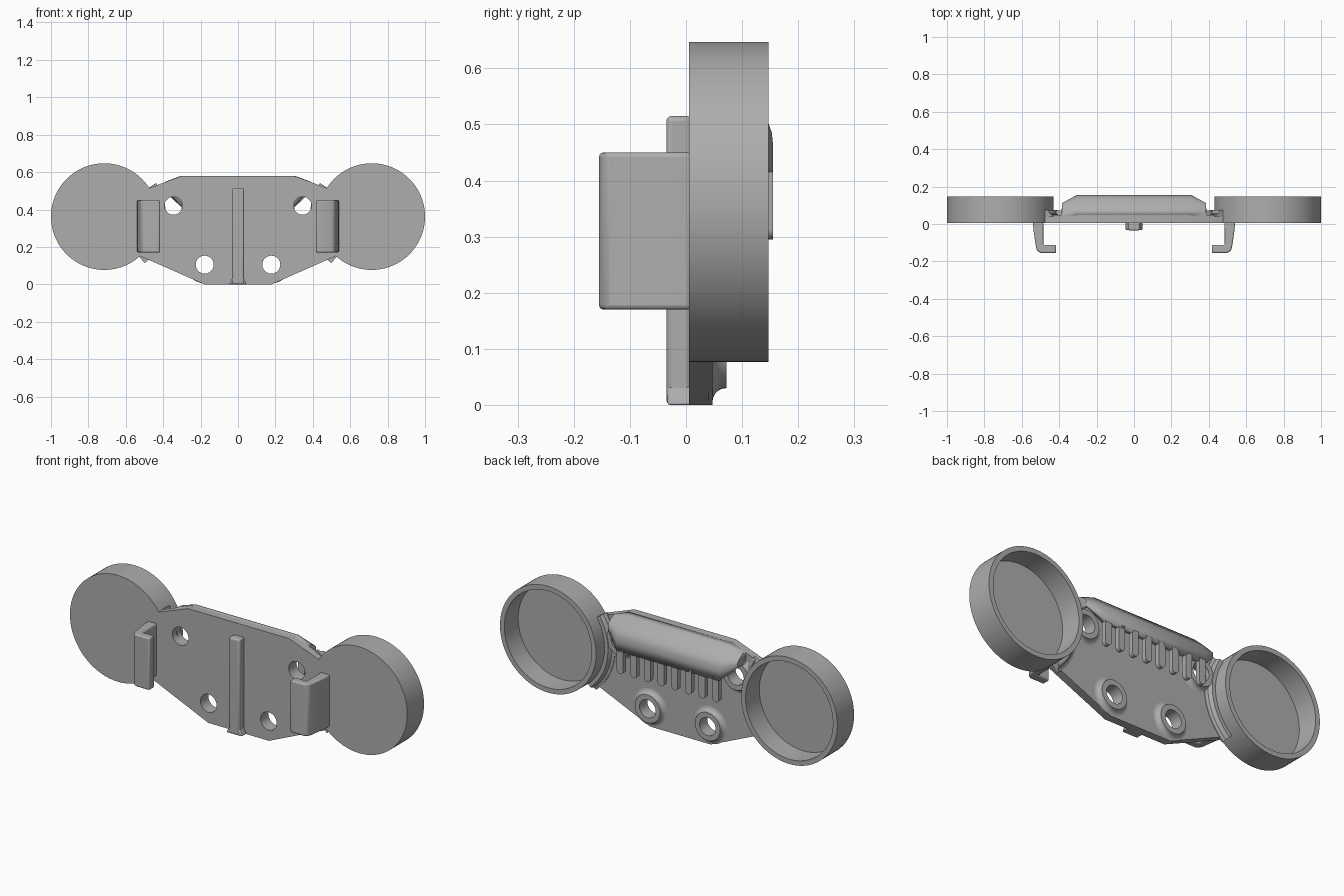
import bpy
import bmesh
from math import sin, cos, pi, radians

cube = bpy.data.objects.get("Cube")
if cube:
    bpy.data.objects.remove(cube, do_unlink=True)

grey = bpy.data.materials.new("plain grey")
grey.use_nodes = True
COLOUR = (0.42, 0.42, 0.42, 1)
grey.diffuse_color = COLOUR
grey.node_tree.nodes["Principled BSDF"].inputs["Base Color"].default_value = COLOUR

CUP_X, CUP_Z, CUP_R = 0.715, 0.362, 0.285
FRONT, BACK = 0.005, 0.047


def activate(ob):
    bpy.ops.object.select_all(action="DESELECT")
    ob.select_set(True)
    bpy.context.view_layer.objects.active = ob


def finish(ob, bevel=0):
    ob.data.materials.clear()
    ob.data.materials.append(grey)
    activate(ob)
    if bevel:
        mod = ob.modifiers.new("rounded edges", "BEVEL")
        mod.width, mod.segments, mod.limit_method = bevel, 3, "ANGLE"
    bpy.ops.object.shade_smooth_by_angle(angle=radians(35))
    return ob


def mesh_object(name, verts, faces, bevel=0):
    bm = bmesh.new()
    vs = [bm.verts.new(v) for v in verts]
    for f in faces:
        bm.faces.new([vs[i] for i in f])
    bmesh.ops.remove_doubles(bm, verts=bm.verts, dist=1e-5)
    bmesh.ops.recalc_face_normals(bm, faces=bm.faces)
    me = bpy.data.meshes.new(name)
    bm.to_mesh(me)
    bm.free()
    ob = bpy.data.objects.new(name, me)
    bpy.context.collection.objects.link(ob)
    return finish(ob, bevel)


def prism(name, outline, start, end, place, bevel=0):
    """Extrude a 2D outline; place(a, b, depth) gives the 3D point."""
    n = len(outline)
    verts = [place(a, b, d) for d in (start, end) for a, b in outline]
    faces = [list(range(n)), list(range(n, 2 * n))]
    faces += [(i, (i + 1) % n, n + (i + 1) % n, n + i) for i in range(n)]
    return mesh_object(name, verts, faces, bevel)


def ring(name, x, z, section, steps=64, first=0, last=360):
    """Sweep a closed (radius, y) section around the y axis through (x, z)."""
    n, full = len(section), last - first == 360
    count = steps if full else steps + 1
    verts, faces = [], []
    for i in range(count):
        a = radians(first + (last - first) * i / steps)
        verts += [(x + r * cos(a), y, z + r * sin(a)) for r, y in section]
    for i in range(steps):
        j = (i + 1) % count
        faces += [(i * n + k, i * n + (k + 1) % n, j * n + (k + 1) % n, j * n + k)
                  for k in range(n)]
    if not full:
        faces += [list(range(n)), list(range(steps * n, steps * n + n))]
    return mesh_object(name, verts, faces)


def circle(x, z, r, steps=40):
    return [(x + r * cos(2 * pi * i / steps), z + r * sin(2 * pi * i / steps))
            for i in range(steps)]


# Base plate: outline with concave ends around the cups and four round holes
arc = [radians(229 - 82 * i / 20) for i in range(21)]
half = [(0.18, 0)] + [(CUP_X + 0.272 * cos(a), CUP_Z + 0.272 * sin(a)) for a in arc] + [(0.3, 0.58)]
outline = half + [(-x, z) for x, z in reversed(half)]
holes = [(s * x, z) for s in (1, -1) for x, z in ((0.345, 0.42), (0.178, 0.105))]
curve = bpy.data.curves.new("base_plate", "CURVE")
curve.dimensions, curve.fill_mode = "2D", "BOTH"
curve.extrude = (BACK - FRONT) / 2
for points in [outline] + [circle(x, z, 0.048) for x, z in holes]:
    spline = curve.splines.new("POLY")
    spline.points.add(len(points) - 1)
    for p, (x, z) in zip(spline.points, points):
        p.co = (x, z, 0, 1)
    spline.use_cyclic_u = True
plate = bpy.data.objects.new("base_plate", curve)
bpy.context.collection.objects.link(plate)
plate.location.y = (FRONT + BACK) / 2
plate.rotation_euler.x = pi / 2
activate(plate)
bpy.ops.object.convert(target="MESH")
finish(bpy.context.view_layer.objects.active)

# Filleted bosses around the holes
fillet = [(0.1 - 0.025 * sin(t), 0.072 - 0.025 * cos(t))
          for t in (pi / 2 * i / 5 for i in range(6))]
for i, (x, z) in enumerate(holes):
    ring(f"hole_boss_{i + 1}", x, z, [(0.048, 0.04), (0.1, 0.04)] + fillet + [(0.048, 0.072)], 40)

for side, s in (("left", 1), ("right", -1)):
    # Round cup, open at the back
    wall = CUP_R - 0.026
    ring(f"{side}_cup", s * CUP_X, CUP_Z,
         [(0, FRONT), (CUP_R, FRONT), (CUP_R, 0.147), (wall, 0.147), (wall, 0.03), (0, 0.03)], 96)

    # Raised flange joining the cup to the plate
    first, last = (147, 229) if s > 0 else (-49, 33)
    ring(f"{side}_cup_flange", s * CUP_X, CUP_Z,
         [(0.275, 0.04), (0.33, 0.04), (0.33, 0.05), (0.315, 0.056), (0.305, 0.075), (0.275, 0.075)],
         24, first, last)

    # Hooked clip on the front
    hook = [(0.485, 0.01), (0.54, 0.01), (0.538, -0.03), (0.524, -0.125), (0.516, -0.145),
            (0.498, -0.155), (0.417, -0.155), (0.417, -0.112), (0.485, -0.112)]
    prism(f"{side}_clip", hook, 0.17, 0.45, lambda a, b, d: (s * a, b, d), 0.008)

# Centre rail on the front, flared at the foot
prism("centre_rail", [(-0.032, 0.01), (0.032, 0.01), (0.032, -0.035), (-0.032, -0.035)],
      0, 0.515, lambda a, b, d: (a, b, d), 0.009)
prism("rail_foot", [(-0.046, 0), (0.046, 0), (0.03, 0.035), (-0.03, 0.035)],
      -0.033, 0.01, lambda a, b, d: (a, d, b), 0.005)

# Sloping hood on the back: rows of (y, z) at the middle and at the ends
middle = [(0.045, 0.58), (0.075, 0.575), (0.135, 0.52), (0.147, 0.502),
          (0.153, 0.485), (0.155, 0.465), (0.155, 0.415)]
ends = [(0.045, 0.55), (0.07, 0.55), (0.1, 0.53), (0.11, 0.52),
        (0.112, 0.512), (0.112, 0.505), (0.112, 0.49)]
columns = [(-0.388, None), (-0.385, ends), (-0.305, middle),
           (0.305, middle), (0.385, ends), (0.388, None)]
grid = []
for x, rows in columns:
    grid += [(x, y, z) for y, z in rows] if rows else [(x, 0.045, z) for y, z in ends]
n = len(middle)
quads = [(c * n + r, c * n + r + 1, c * n + n + r + 1, c * n + n + r)
         for c in range(len(columns) - 1) for r in range(n - 1)]
hood = mesh_object("hood", grid, quads)
up = sum(p.normal.y for p in hood.data.polygons) > 0
shell = hood.modifiers.new("thickness", "SOLIDIFY")
shell.thickness, shell.offset = 0.025, -1 if up else 1

# Comb of round-ended teeth hanging from the hood
TOOTH, TIP = 0.019, 0.295
tooth = [(-TOOTH, 0.43)]
tooth += [(-TOOTH * cos(pi * i / 10), TIP + TOOTH - TOOTH * sin(pi * i / 10)) for i in range(11)]
tooth += [(TOOTH, 0.43)]
for i in range(8):
    x0 = (i - 3.5) * 0.081
    prism(f"hood_tooth_{i + 1}", tooth, 0.13, 0.155, lambda a, b, d: (x0 + a, d, b))
